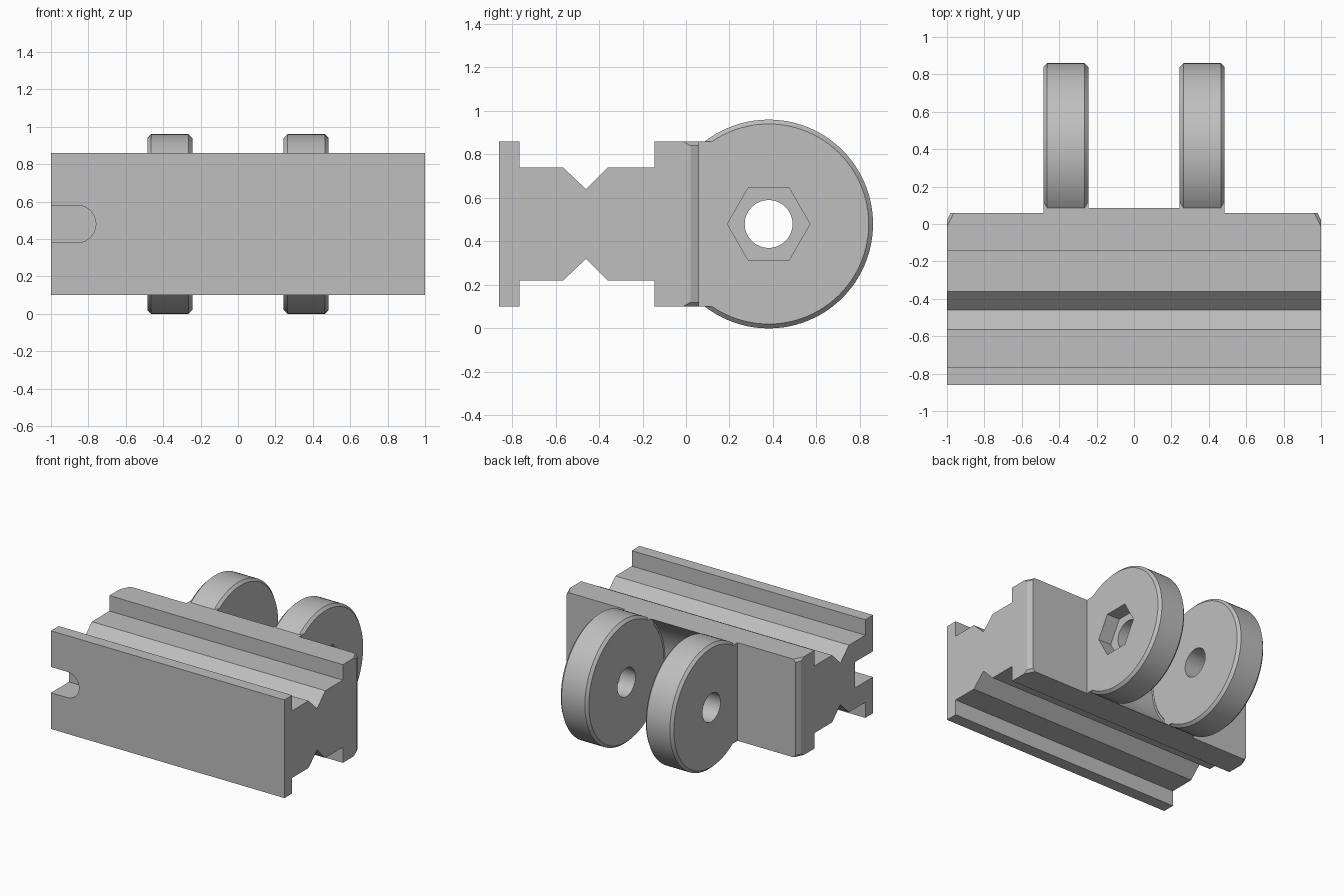
import bpy, bmesh, math
from mathutils import Vector, Matrix

cube = bpy.data.objects.get("Cube")
if cube:
    bpy.data.objects.remove(cube, do_unlink=True)

grey = bpy.data.materials.new("light grey plastic")
grey.use_nodes = True
colour = (0.52, 0.52, 0.52, 1)
grey.diffuse_color = colour
grey.node_tree.nodes["Principled BSDF"].inputs["Base Color"].default_value = colour

MID = 0.48                 # height of the symmetry plane
HALF = 0.38                # half height of the block
PIVOT_Y, R = 0.38, 0.48    # finger pivot and radius


def make(name, bm):
    bmesh.ops.recalc_face_normals(bm, faces=bm.faces)
    mesh = bpy.data.meshes.new(name)
    bm.to_mesh(mesh)
    bm.free()
    mesh.materials.append(grey)
    obj = bpy.data.objects.new(name, mesh)
    bpy.context.collection.objects.link(obj)
    return obj


def prism(name, points, x0, x1):
    """Extrude a (y, z) outline along x."""
    bm = bmesh.new()
    face = bm.faces.new([bm.verts.new((x0, y, z)) for y, z in points])
    new = bmesh.ops.extrude_face_region(bm, geom=[face])["geom"]
    bmesh.ops.translate(bm, vec=(x1 - x0, 0, 0),
                        verts=[v for v in new if isinstance(v, bmesh.types.BMVert)])
    return make(name, bm)


def rect(y0, y1):
    return [(y0, MID - HALF), (y1, MID - HALF), (y1, MID + HALF), (y0, MID + HALF)]


def ring(radius, n):
    return [(PIVOT_Y + radius * math.cos(math.tau * i / n),
             MID + radius * math.sin(math.tau * i / n)) for i in range(n)]


def combine(obj, other, operation):
    """Apply a boolean and discard the helper."""
    mod = obj.modifiers.new("boolean", 'BOOLEAN')
    mod.operation, mod.solver, mod.object = operation, 'EXACT', other
    other.hide_render = True
    bpy.context.view_layer.update()
    mesh = bpy.data.meshes.new_from_object(obj.evaluated_get(bpy.context.evaluated_depsgraph_get()))
    obj.modifiers.clear()
    obj.data = mesh
    bpy.data.objects.remove(other, do_unlink=True)


# Rail block: half outline mirrored about the middle plane
upper = [(-0.86, 0.38), (-0.765, 0.38), (-0.765, 0.26), (-0.565, 0.26), (-0.46, 0.16),
         (-0.36, 0.26), (-0.145, 0.26), (-0.145, 0.38), (0.06, 0.38)]
outline = [(y, MID + h) for y, h in upper] + [(y, MID - h) for y, h in reversed(upper)]
block = prism("rail_block", outline, -1, 1)

# Chamfer the rear vertical corners, with a deeper cut at top and bottom
bm = bmesh.new()
bm.from_mesh(block.data)
for side in (-1, 1):
    base = Vector((side, 0.02, MID))
    along = Vector((-side * 0.02, 0.04, 0))
    for slope in (Vector((0, 0, 1)), Vector((0, -0.035, 0.02)), Vector((0, -0.035, -0.02))):
        point = base.copy()
        if slope.y:
            point.z += math.copysign(HALF - 0.02, slope.z)
        normal = along.cross(slope)
        if normal.dot(Vector((side, 1, 0))) < 0:
            normal.negate()
        cut = bmesh.ops.bisect_plane(bm, geom=bm.verts[:] + bm.edges[:] + bm.faces[:],
                                     plane_co=point, plane_no=normal, clear_outer=True)
        edges = [e for e in cut["geom_cut"] if isinstance(e, bmesh.types.BMEdge)]
        bmesh.ops.holes_fill(bm, edges=edges, sides=0)
bmesh.ops.recalc_face_normals(bm, faces=bm.faces)
bm.to_mesh(block.data)
bm.free()

# Concave saddle between the fingers
combine(block, prism("saddle_pad", rect(-0.02, 0.12), -0.25, 0.25), 'UNION')
combine(block, prism("saddle_cutter", ring(R, 96), -0.25, 0.25), 'DIFFERENCE')

# Round-ended slot in the front right edge
bm = bmesh.new()
arc = [(-0.86 + 0.1 * math.cos(a), MID + 0.1 * math.sin(a))
       for a in (math.pi * (i / 20 - 0.5) for i in range(21))]
loop = [(-1.1, MID - 0.1)] + arc + [(-1.1, MID + 0.1)]
face = bm.faces.new([bm.verts.new((x, -0.9, z)) for x, z in loop])
new = bmesh.ops.extrude_face_region(bm, geom=[face])["geom"]
bmesh.ops.translate(bm, vec=(0, 0.26, 0),
                    verts=[v for v in new if isinstance(v, bmesh.types.BMVert)])
combine(block, make("slot_cutter", bm), 'DIFFERENCE')


# Round clamp fingers with chamfered rims
def finger(name, x0, x1):
    bm = bmesh.new()
    bmesh.ops.create_cone(bm, cap_ends=True, segments=96, radius1=R, radius2=R, depth=x1 - x0,
                          matrix=Matrix.Translation(((x0 + x1) / 2, PIVOT_Y, MID))
                          @ Matrix.Rotation(math.pi / 2, 4, 'Y'))
    rims = [e for e in bm.edges if abs(e.verts[0].co.x - e.verts[1].co.x) < 1e-4]
    bmesh.ops.bevel(bm, geom=rims, offset=0.02, segments=1, affect='EDGES')
    obj = make(name, bm)
    combine(obj, prism("root", rect(0.04, 0.12), x0, x1), 'UNION')
    combine(obj, prism("bolt_cutter", ring(0.11, 48), x0 - 0.1, x1 + 0.1), 'DIFFERENCE')
    return obj


right_finger = finger("right_finger", -0.484, -0.244)
left_finger = finger("left_finger", 0.244, 0.484)

# Hexagonal nut recess on the outer side of the left finger
combine(left_finger, prism("nut_cutter", ring(0.19, 6), 0.374, 0.6), 'DIFFERENCE')

# Smooth the round parts, keep the edges sharp
for obj in (block, right_finger, left_finger):
    bpy.ops.object.select_all(action='DESELECT')
    obj.select_set(True)
    bpy.context.view_layer.objects.active = obj
    bpy.ops.object.shade_smooth_by_angle(angle=math.radians(25))
